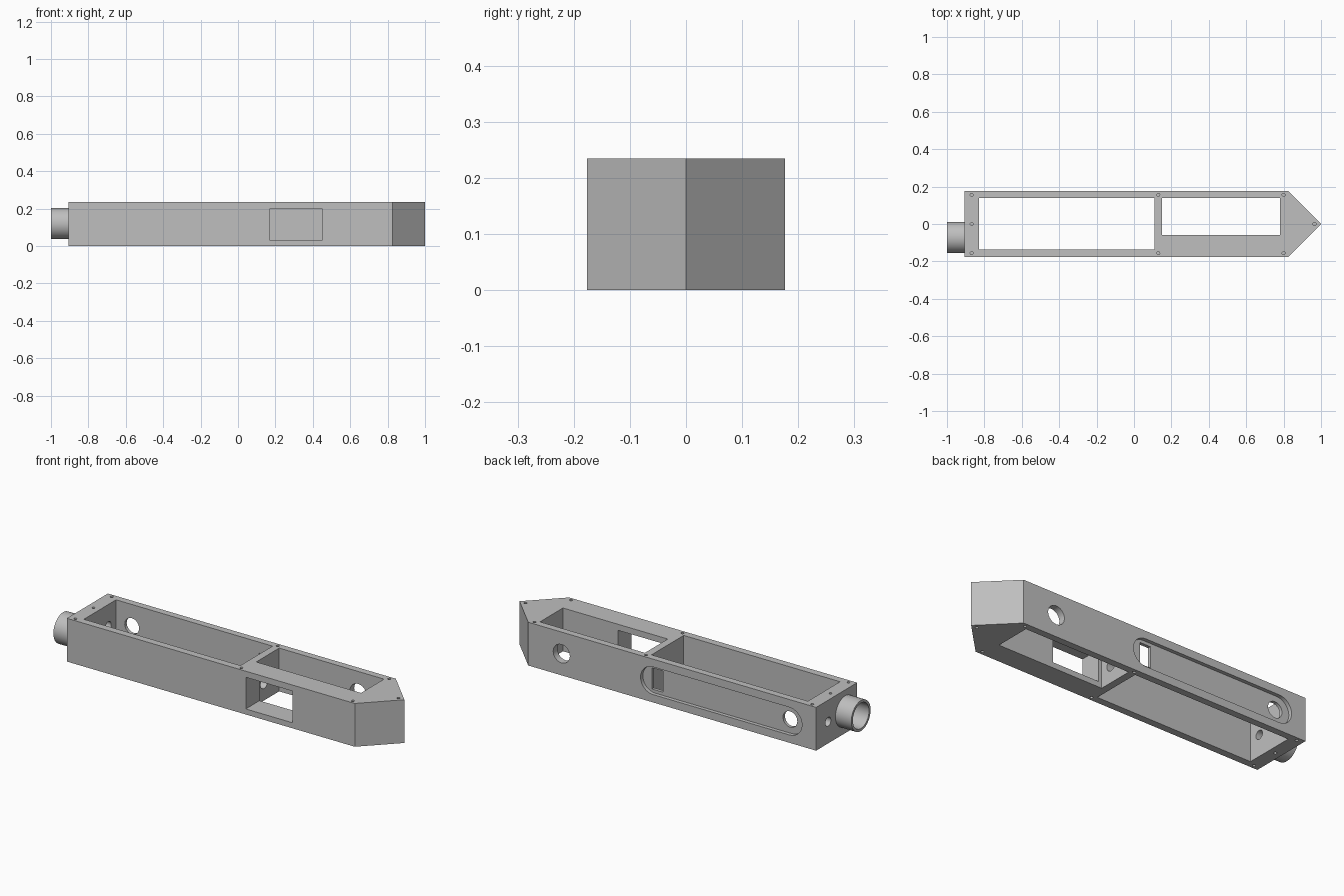
import bpy, bmesh, math
from mathutils import Matrix, Vector

if "Cube" in bpy.data.objects:
    bpy.data.objects.remove(bpy.data.objects["Cube"])

HEIGHT, HALF_W, MID = 0.235, 0.176, 0.1175
TAIL, SHOULDER = -0.905, 0.825

grey = bpy.data.materials.new("plain_grey")
grey.use_nodes = True
colour = (0.52, 0.52, 0.52, 1)
grey.diffuse_color = colour
grey.node_tree.nodes["Principled BSDF"].inputs["Base Color"].default_value = colour


def prism(name, outline, vector):
    """Extrude a closed outline of 3D points along a vector."""
    bm = bmesh.new()
    face = bm.faces.new([bm.verts.new(p) for p in outline])
    made = bmesh.ops.extrude_face_region(bm, geom=[face])["geom"]
    bmesh.ops.translate(bm, vec=vector, verts=[v for v in made if isinstance(v, bmesh.types.BMVert)])
    bmesh.ops.recalc_face_normals(bm, faces=bm.faces)
    mesh = bpy.data.meshes.new(name)
    bm.to_mesh(mesh)
    bm.free()
    mesh.materials.append(grey)
    obj = bpy.data.objects.new(name, mesh)
    bpy.context.collection.objects.link(obj)
    return obj


def box(name, x0, x1, y0, y1, z0, z1):
    return prism(name, [(x0, y0, z0), (x1, y0, z0), (x1, y1, z0), (x0, y1, z0)], (0, 0, z1 - z0))


def rod(name, start, vector, radius, sides=32):
    """Cylinder from a start point along a vector."""
    turn = Vector(vector).to_track_quat("Z", "Y").to_matrix()
    ring = [Vector(start) + turn @ (Matrix.Rotation(math.tau * i / sides, 3, "Z") @ Vector((radius, 0, 0)))
            for i in range(sides)]
    return prism(name, ring, vector)


def cut(target, cutter):
    """Subtract a cutter, then discard it."""
    cutter.hide_render = True
    mod = target.modifiers.new("cut", "BOOLEAN")
    mod.operation, mod.solver, mod.object = "DIFFERENCE", "EXACT", cutter
    bpy.context.view_layer.objects.active = target
    bpy.ops.object.modifier_apply(modifier=mod.name)
    bpy.data.objects.remove(cutter)


# Hull with a pointed nose
hull = prism("hull", [(TAIL, -HALF_W, 0), (SHOULDER, -HALF_W, 0), (1, 0, 0),
                      (SHOULDER, HALF_W, 0), (TAIL, HALF_W, 0)], (0, 0, HEIGHT))

# Two open bays and the front window
cut(hull, box("rear_bay", -0.83, 0.11, -0.137, 0.139, -0.1, 0.4))
cut(hull, box("nose_bay", 0.15, 0.78, -0.058, 0.139, -0.1, 0.4))
cut(hull, box("front_window", 0.17, 0.45, -0.3, 0, 0.03, 0.202))

# Shallow rounded slot on the back, with its openings
slot_r, slot_left, slot_right = 0.075, -0.745, 0.075
slot = []
for centre, first in ((slot_right, -90), (slot_left, 90)):
    for i in range(17):
        a = math.radians(first + i * 180 / 16)
        slot.append((centre + slot_r * math.cos(a), HALF_W - 0.02, MID + slot_r * math.sin(a)))
cut(hull, prism("slot", slot, (0, 0.1, 0)))
cut(hull, box("slot_window", 0.03, 0.095, 0.1, 0.25, 0.06, 0.175))
cut(hull, rod("slot_hole", (-0.735, 0.1, MID), (0, 0.2, 0), 0.043))
cut(hull, rod("back_hole", (0.625, 0.1, MID), (0, 0.2, 0), 0.05))

# Holes through the tail wall and the divider
for y in (-0.073, 0.073):
    cut(hull, rod("tail_hole", (-0.95, y, MID), (0.2, 0, 0), 0.024))
cut(hull, rod("divider_hole", (0.05, 0.01, 0.095), (0.15, 0, 0), 0.03))

# Screw holes on top and bottom
spots = [(x, y) for x in (-0.868, 0.13, 0.8) for y in (-0.156, 0.156)]
for x, y in spots + [(-0.868, 0), (0.965, 0)]:
    for z in (-0.05, HEIGHT - 0.05):
        cut(hull, rod("screw_hole", (x, y, z), (0, 0, 0.1), 0.008, 16))

# Tail tube
tube = rod("tail_tube", (-1, -0.073, 0.12), (0.095, 0, 0), 0.083, 48)
cut(tube, rod("bore", (-1.05, -0.073, 0.12), (0.2, 0, 0), 0.069, 48))

# Smooth round parts, keep edges crisp
for obj in (hull, tube):
    bpy.ops.object.select_all(action="DESELECT")
    obj.select_set(True)
    bpy.context.view_layer.objects.active = obj
    bpy.ops.object.shade_smooth_by_angle(angle=math.radians(30))
